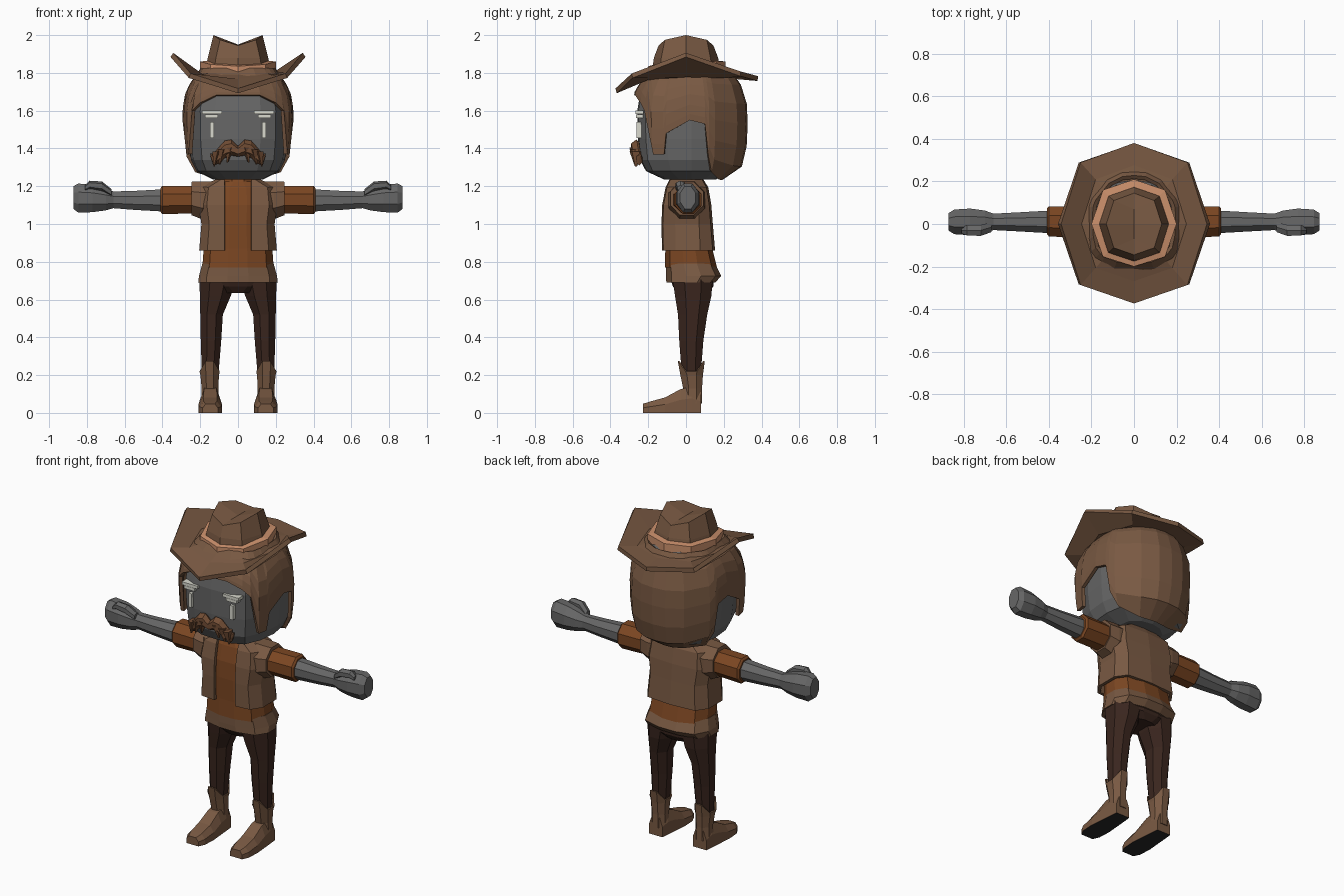
import bpy, bmesh, math

if "Cube" in bpy.data.objects:
    bpy.data.objects.remove(bpy.data.objects["Cube"])

def mat(name, r, g, b):
    m = bpy.data.materials.new(name)
    m.diffuse_color = (r, g, b, 1)
    m.use_nodes = True
    m.node_tree.nodes["Principled BSDF"].inputs["Base Color"].default_value = m.diffuse_color
    return m

BROWN = mat("leather brown", .19, .10, .055)
SKIN = mat("grey skin", .135, .135, .135)
RUST = mat("rust cloth", .20, .062, .016)
DARK = mat("dark trousers", .042, .019, .013)
PEACH = mat("peach band", .60, .28, .15)
TASH = mat("chestnut", .17, .075, .035)
WHITE = mat("off white", .70, .70, .62)
BLACK = mat("black sole", .02, .02, .02)

def loft(name, rings, m, closed=True, caps=True, mirror=False, thick=0):
    """Skin a list of equal-length point rings into one object."""
    bm = bmesh.new()
    vs = [[bm.verts.new(p) for p in r] for r in rings]
    n = len(rings[0])
    for a, b in zip(vs, vs[1:]):
        for i in range(n if closed else n - 1):
            j = (i + 1) % n
            bm.faces.new((a[i], a[j], b[j], b[i]))
    if caps:
        bm.faces.new(vs[0])
        bm.faces.new(vs[-1])
    bmesh.ops.recalc_face_normals(bm, faces=bm.faces)
    me = bpy.data.meshes.new(name)
    bm.to_mesh(me)
    bm.free()
    ob = bpy.data.objects.new(name, me)
    bpy.context.collection.objects.link(ob)
    me.materials.append(m)
    if thick:
        s = ob.modifiers.new("thickness", 'SOLIDIFY')
        s.thickness, s.offset = thick, 0
    if mirror:
        ob.modifiers.new("mirror", 'MIRROR')
    return ob

def oval(cu, cv, ru, rv, n=8, p=2.6):
    """Superellipse outline in 2D."""
    out = []
    for i in range(n):
        t = 2 * math.pi * (i + .5) / n
        c, s = math.cos(t), math.sin(t)
        k = (abs(c) ** p + abs(s) ** p) ** (-1 / p)
        out.append((cu + ru * c * k, cv + rv * s * k))
    return out

def ring_z(z, cx, cy, rx, ry, n=8, p=2.6):
    return [(x, y, z) for x, y in oval(cx, cy, rx, ry, n, p)]

def ring_x(x, cy, cz, ry, rz, n=8, p=2.6):
    return [(x, y, z) for y, z in oval(cy, cz, ry, rz, n, p)]

def span(z, w, y0, y1, n=12):
    """Torso ring from half width and front/back depth."""
    return ring_z(z, 0, (y0 + y1) / 2, w, (y1 - y0) / 2, n, 3)

def sym(half, centre_ends=True):
    """Complete a right-hand outline with its mirror image."""
    left = [(-q[0],) + tuple(q[1:]) for q in half[::-1]]
    return list(half) + (left[1:-1] if centre_ends else left[1:])

def box(name, x0, x1, y0, y1, z0, z1, m, mirror=True):
    r = lambda z: [(x0, y0, z), (x1, y0, z), (x1, y1, z), (x0, y1, z)]
    return loft(name, [r(z0), r(z1)], m, mirror=mirror)

# Head, using one width profile for skull and hair
PROFILE = [(1.235, .5), (1.28, .84), (1.34, .95), (1.45, .99), (1.6, 1),
           (1.7, .94), (1.76, .82), (1.82, .66)]

def width(z):
    for (a, s), (b, t) in zip(PROFILE, PROFILE[1:]):
        if z <= b:
            return s + (t - s) * max(0, z - a) / (b - a)
    return PROFILE[-1][1]

def at(x, y, z):
    s = width(z)
    return (x * s, .03 + (y - .03) * s, z)

skull = sym([(0, -.258), (.12, -.252), (.2, -.215), (.25, -.1), (.262, .03),
             (.24, .17), (.13, .26), (0, .285)])
loft("head", [[at(x, y, z) for x, y in skull] for z, _ in PROFILE], SKIN)

# Hair shell: outline position and lower edge height
hair = sym([(0, -.28, 1.68), (.12, -.275, 1.68), (.2, -.24, 1.64), (.235, -.215, 1.6),
            (.262, -.18, 1.37), (.274, -.12, 1.37), (.278, -.105, 1.48),
            (.285, .02, 1.55), (.28, .1, 1.53), (.275, .12, 1.36), (.262, .15, 1.28),
            (.17, .265, 1.245), (.08, .31, 1.24), (0, .318, 1.24)])
loft("hair", [[at(x, y, b + (1.82 - b) * t) for x, y, b in hair]
              for t in (0, .12, .3, .5, .68, .85, 1)], BROWN, caps=False, thick=.02)

# Eyes and brows
box("brow", .085, .19, -.268, -.225, 1.582, 1.6, WHITE)
box("upper_lid", .105, .175, -.266, -.228, 1.562, 1.58, WHITE)
box("eye", .128, .149, -.262, -.22, 1.455, 1.54, WHITE)

# Moustache: tapered tufts curling down to each side
tufts = [(0, 1.385, .03, .028), (.035, 1.405, .032, .042), (.07, 1.395, .032, .046),
         (.105, 1.36, .028, .042), (.13, 1.34, .02, .03), (.145, 1.365, .006, .008)]
loft("moustache", [ring_x(x, -.265 + x * x, z, ry, rz, 6, 2) for x, z, ry, rz in tufts],
     TASH, mirror=True)
for i, (x, z) in enumerate([(.045, 1.355), (.085, 1.345), (.115, 1.335)]):
    loft("moustache_tip_%d" % i, [ring_z(z - .03, x + .012, -.265, .004, .006, 5, 2),
         ring_z(z + .05, x, -.265, .025, .036, 5, 2)], TASH, mirror=True)

# Hat
def octagon(rx, ryf, ryb, zf, zd, zs, zdb, zb, k=.73):
    return sym([(0, -ryf, zf), (rx * k, -ryf * .77, zd), (rx, 0, zs),
                (rx * k, ryb * .76, zdb), (0, ryb, zb)])

loft("hat_brim", [octagon(.35, .37, .38, 1.705, 1.785, 1.895, 1.795, 1.77),
                  octagon(.25, .265, .275, 1.755, 1.775, 1.79, 1.785, 1.785),
                  octagon(.15, .16, .16, 1.80, 1.80, 1.80, 1.80, 1.80)],
     BROWN, caps=False, thick=.026)
loft("hat_band", [octagon(.2, .2, .21, 1.77, 1.78, 1.79, 1.79, 1.79),
                  octagon(.2, .2, .21, 1.835, 1.845, 1.86, 1.86, 1.86),
                  octagon(.155, .165, .165, 1.845, 1.85, 1.865, 1.865, 1.865)], PEACH, caps=False)
loft("hat_crown", [octagon(.172, .178, .182, 1.82, 1.82, 1.82, 1.82, 1.82),
                   octagon(.16, .17, .17, 1.88, 1.88, 1.88, 1.88, 1.88),
                   octagon(.13, .145, .145, 1.945, 1.975, 2.0, 1.975, 1.945),
                   [(0, y, 1.95) for y in (-.1, -.07, 0, .07, .1, .07, 0, -.07)]],
     BROWN, caps=False)

# Neck, collar, shirt and jacket hem
loft("neck", [span(1.18, .065, -.05, .06, 8), span(1.27, .065, -.05, .06, 8)], SKIN)
loft("collar", [span(1.19, .09, -.09, .085, 8), span(1.235, .075, -.07, .07, 8)], RUST)
loft("shirt", [span(.77, .19, -.113, .165), span(.87, .183, -.11, .14),
               span(1.0, .165, -.113, .12), span(1.1, .18, -.108, .11),
               span(1.19, .17, -.088, .095), span(1.225, .09, -.075, .075)], RUST)
loft("jacket_hem", [span(.69, .212, -.105, .155), span(.725, .208, -.107, .188),
                    span(.79, .19, -.108, .155), span(.805, .17, -.09, .13)], BROWN)

# Open-fronted vest
def vest_ring(z, w, f, b):
    return sym([(.07, f, z), (w * .8, f * .95, z), (w, f * .45, z), (w, b * .5, z),
                (w * .78, b * .92, z), (0, b, z)] +
               [], False)[:6] + [(-x, y, z) for x, y, z in
               [(w * .78, b * .92, z), (w, b * .5, z), (w, f * .45, z),
                (w * .8, f * .95, z), (.07, f, z)]]

loft("vest", [vest_ring(.86, .197, -.118, .145), vest_ring(1.0, .185, -.121, .133),
              vest_ring(1.1, .2, -.117, .125), vest_ring(1.19, .19, -.1, .11),
              vest_ring(1.23, .11, -.08, .085)], BROWN, closed=False, caps=False, thick=.018)

# Sleeves, arms and hands
loft("vest_sleeve", [ring_x(.14, .005, 1.13, .1, .1), ring_x(.19, .005, 1.125, .1, .104),
                     ring_x(.245, .005, 1.135, .09, .092)], BROWN, mirror=True)
loft("shirt_sleeve", [ring_x(.2, .008, 1.13, .078, .075), ring_x(.4, .012, 1.127, .073, .078),
                      ring_x(.41, .012, 1.127, .062, .066)], RUST, mirror=True)
loft("arm", [ring_x(.38, .01, 1.125, .056, .062), ring_x(.55, .01, 1.125, .046, .052),
             ring_x(.66, .01, 1.128, .04, .046), ring_x(.7, .01, 1.13, .055, .06),
             ring_x(.77, .01, 1.135, .065, .075), ring_x(.845, .01, 1.137, .06, .08),
             ring_x(.872, .01, 1.14, .042, .062)], SKIN, mirror=True)
loft("thumb", [ring_x(.67, -.015, 1.165, .025, .02, 6), ring_x(.72, -.03, 1.2, .028, .025, 6),
               ring_x(.785, -.03, 1.207, .026, .022, 6), ring_x(.81, -.03, 1.19, .016, .015, 6)],
     SKIN, mirror=True)

# Trousers
loft("trouser_seat", [span(.635, .09, -.045, .12), span(.67, .19, -.07, .145),
                      span(.73, .2, -.09, .15)], DARK)
loft("trouser_leg", [ring_z(z, cx, cy, rx, ry) for z, cx, cy, rx, ry in
                     [(.71, .108, .035, .1, .11), (.62, .12, .038, .085, .1),
                      (.52, .14, .035, .062, .08), (.38, .143, .028, .056, .066),
                      (.18, .148, .028, .044, .05)]], DARK, mirror=True)

# Boots with scalloped shaft tops and dark soles
top = [(x, y, .275 if abs(y - .028) > .04 else .22)
       for x, y in oval(.15, .028, .052, .07)]
loft("boot_shaft", [ring_z(.05, .148, .035, .045, .048), ring_z(.13, .148, .035, .042, .048),
                    ring_z(.2, .15, .03, .047, .058), top], BROWN, caps=False, mirror=True, thick=.008)

def foot_ring(y, w, z1, lo=0):
    x = .147
    return [(x - w, y, lo), (x + w, y, lo), (x + w, y, z1 * .55),
            (x + w * .6, y, z1), (x - w * .6, y, z1), (x - w, y, z1 * .55)]

foot = loft("boot_foot", [foot_ring(.08, .045, .11), foot_ring(.03, .05, .14),
                          foot_ring(-.03, .055, .125), foot_ring(-.11, .062, .082),
                          foot_ring(-.19, .058, .06), foot_ring(-.228, .04, .048)],
            BROWN, mirror=True)
foot.data.materials.append(BLACK)
for f in foot.data.polygons:
    f.material_index = 1 if f.normal.z < -.9 else 0
